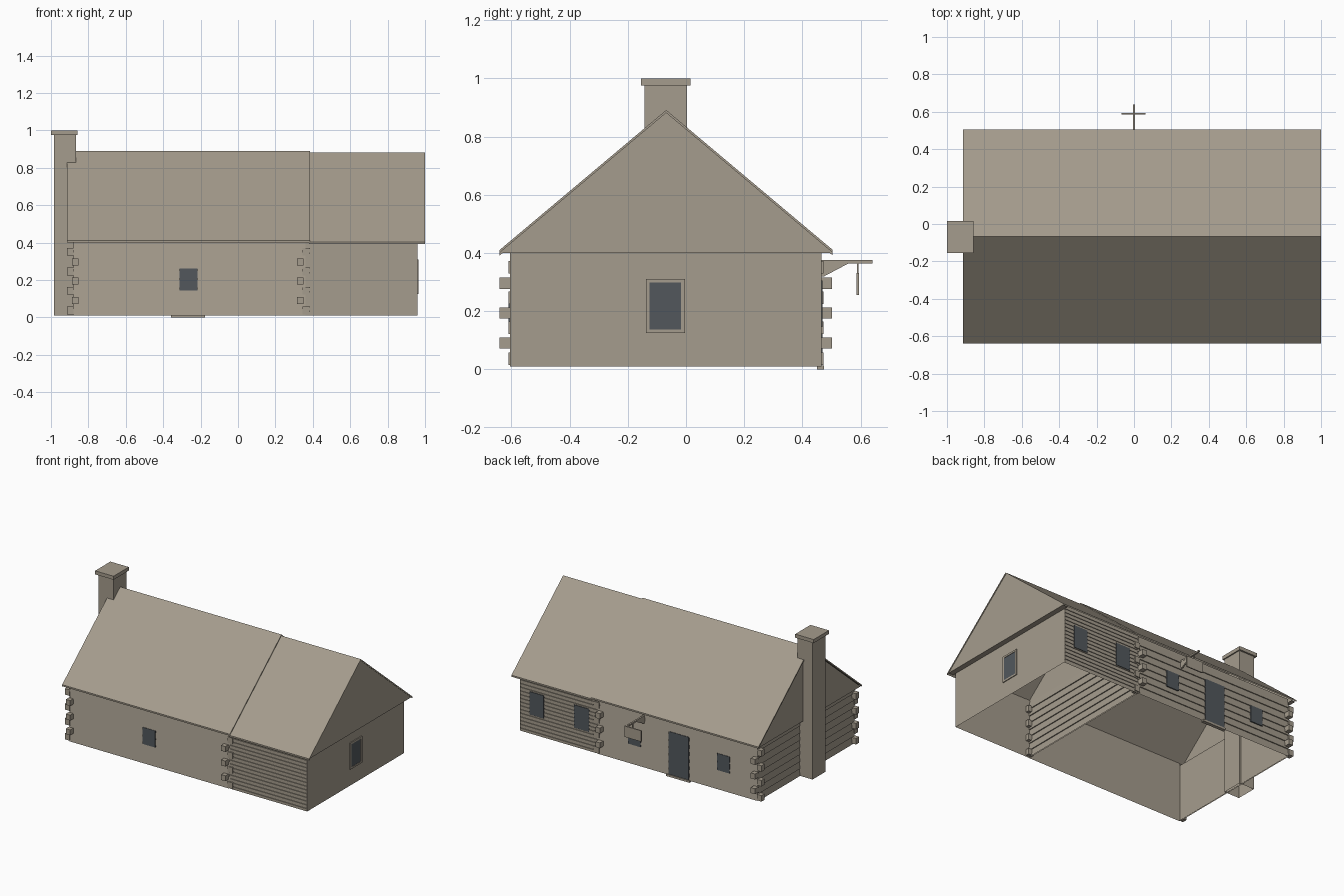
import bpy, bmesh
from mathutils import Vector

cube = bpy.data.objects.get("Cube")
if cube:
    bpy.data.objects.remove(cube, do_unlink=True)


def material(name, rgb):
    m = bpy.data.materials.new(name)
    m.use_nodes = True
    m.diffuse_color = (*rgb, 1)
    m.node_tree.nodes["Principled BSDF"].inputs["Base Color"].default_value = (*rgb, 1)
    return m


TIMBER = material("weathered_timber", (0.376, 0.332, 0.266))
GLASS = material("dark_slate", (0.085, 0.097, 0.108))

# Shared building dimensions
FRONT, BACK, RIDGE_Y = -0.60, 0.46, -0.068
LEFT_END, DIVIDER, RIGHT_END = 0.96, 0.36, -0.88
FLOOR, EAVE, RIDGE_Z = 0.01, 0.40, 0.883
SLOPE = 0.84


def finish(name, bm, mat=TIMBER):
    mesh = bpy.data.meshes.new(name)
    bm.to_mesh(mesh)
    bm.free()
    mesh.materials.append(mat)
    ob = bpy.data.objects.new(name, mesh)
    bpy.context.collection.objects.link(ob)
    return ob


def add_box(bm, x0, x1, y0, y1, z0, z1, open_bottom=False):
    geo = bmesh.ops.create_cube(bm, size=1)
    for v in geo["verts"]:
        v.co = Vector((x1 if v.co.x > 0 else x0,
                       y1 if v.co.y > 0 else y0,
                       z1 if v.co.z > 0 else z0))
    if open_bottom:
        faces = {f for v in geo["verts"] for f in v.link_faces}
        low = [f for f in faces if f.calc_center_median().z < z0 + 1e-5]
        bmesh.ops.delete(bm, geom=low, context="FACES_ONLY")


def box(name, *dims, mat=TIMBER, open_bottom=False):
    bm = bmesh.new()
    add_box(bm, *dims, open_bottom=open_bottom)
    return finish(name, bm, mat)


def sheet(name, points):
    bm = bmesh.new()
    bm.faces.new([bm.verts.new(p) for p in points])
    return finish(name, bm)


def prism(name, profile, x0, x1):
    # Extrude a y-z outline along x
    bm = bmesh.new()
    face = bm.faces.new([bm.verts.new((x0, y, z)) for y, z in profile])
    ext = bmesh.ops.extrude_face_region(bm, geom=[face])
    moved = [g for g in ext["geom"] if isinstance(g, bmesh.types.BMVert)]
    bmesh.ops.translate(bm, verts=moved, vec=(x1 - x0, 0, 0))
    bmesh.ops.recalc_face_normals(bm, faces=bm.faces)
    return finish(name, bm)


def siding(name, place, start, end, pitch, depth, groove):
    # Stepped cladding sheet; place(along, outward, z) gives a position
    profile, z = [], FLOOR
    while z < EAVE + 0.005:
        top = z + pitch
        profile.append((depth, z))
        if groove:
            profile += [(depth, top - groove), (0, top - groove)]
        profile.append((0, top))
        z = top
    bm = bmesh.new()
    rows = [(bm.verts.new(place(start, d, h)), bm.verts.new(place(end, d, h)))
            for d, h in profile]
    for (a, b), (c, d) in zip(rows, rows[1:]):
        bm.faces.new((a, b, d, c))
    return finish(name, bm)


# Long walls
for name, y in (("front_wall", FRONT), ("back_wall", BACK)):
    sheet(name, [(RIGHT_END, y, FLOOR), (LEFT_END, y, FLOOR),
                 (LEFT_END, y, 0.425), (RIGHT_END, y, 0.425)])

# Cross walls
for name, x, top in (("left_end_wall", LEFT_END, EAVE), ("right_end_wall", RIGHT_END, EAVE),
                     ("dividing_wall", DIVIDER - 0.006, 0.425)):
    pts = [(x, FRONT - 0.005, FLOOR), (x, BACK + 0.005, FLOOR), (x, BACK + 0.005, top)]
    if name == "dividing_wall":
        pts.append((x, RIDGE_Y, RIDGE_Z - 0.012))
    sheet(name, pts + [(x, FRONT - 0.005, top)])

# Gable triangles with soffits, overhanging the end walls
for name, x, wall in (("left", 0.997, LEFT_END), ("right", -0.91, RIGHT_END)):
    sheet(name + "_gable", [(x, -0.633, EAVE), (x, 0.497, EAVE), (x, RIDGE_Y, RIDGE_Z - 0.008)])
    sheet(name + "_soffit", [(x, -0.633, EAVE), (x, 0.497, EAVE),
                             (wall, 0.497, EAVE), (wall, -0.633, EAVE)])


# Log cladding on the cabin, narrow boards on the extension
def on_front(x, d, z):
    return (x, FRONT - d, z)


def on_back(x, d, z):
    return (x, BACK + d, z)


for side, place in (("front", on_front), ("back", on_back)):
    siding(side + "_logs", place, RIGHT_END, DIVIDER, 0.05, 0.007, 0)
    siding(side + "_boards", place, DIVIDER, LEFT_END, 0.026, 0.005, 0.008)
siding("divider_logs", lambda y, d, z: (DIVIDER - 0.005 + d, y, z), FRONT, BACK, 0.05, 0.007, 0)
siding("right_end_logs", lambda y, d, z: (RIGHT_END - d, y, z), FRONT, BACK, 0.05, 0.007, 0)

# Notched log ends at the four cabin corners
bm = bmesh.new()
for x in (-0.87, 0.333):
    for y0, y1 in ((-0.64, FRONT), (BACK, 0.502)):
        for z in (0.072, 0.175, 0.277):
            add_box(bm, x - 0.017, x + 0.017, y0, y1, z, z + 0.038)
for x0, x1 in ((-0.915, RIGHT_END), (0.345, 0.385)):
    for y0, y1 in ((-0.61, -0.575), (0.435, 0.472)):
        for z in (0.016, 0.122, 0.225, 0.33):
            add_box(bm, x0, x1, y0, y1, z, z + 0.042)
finish("corner_log_ends", bm)


# Roof slabs
def roof(name, x0, x1, lift):
    top = [(-0.64, RIDGE_Z - 0.572 * SLOPE), (RIDGE_Y, RIDGE_Z), (0.504, RIDGE_Z - 0.572 * SLOPE)]
    prism(name, [(y, z + lift) for y, z in top] +
          [(y, z + lift - 0.011) for y, z in reversed(top)], x0, x1)


roof("cabin_roof", -0.915, 0.385, 0.008)
roof("extension_roof", 0.38, 1.0, 0)

# Chimney
box("chimney_stack", -0.983, -0.865, -0.143, 0.003, FLOOR, 0.976, open_bottom=True)
box("chimney_cap", -1.0, -0.857, -0.154, 0.015, 0.975, 1.0)

# Windows and door
for name, x0, x1, z0, z1 in (("extension_window_outer", 0.775, 0.885, 0.145, 0.305),
                             ("extension_window_inner", 0.425, 0.54, 0.145, 0.305),
                             ("cabin_window_left", 0.025, 0.122, 0.145, 0.262),
                             ("cabin_window_right", -0.665, -0.568, 0.145, 0.262),
                             ("back_door", -0.35, -0.195, 0.015, 0.315)):
    box(name, x0, x1, BACK + 0.001, BACK + 0.0095, z0, z1, mat=GLASS)
box("front_window", -0.312, -0.216, FRONT - 0.0095, FRONT - 0.001, 0.145, 0.262, mat=GLASS)
box("end_window", LEFT_END, LEFT_END + 0.003, -0.125, -0.017, 0.137, 0.298, mat=GLASS)
bm = bmesh.new()
for y0, y1, z0, z1 in ((-0.138, -0.125, 0.125, 0.311), (-0.017, -0.004, 0.125, 0.311),
                       (-0.125, -0.017, 0.125, 0.137), (-0.125, -0.017, 0.298, 0.311)):
    add_box(bm, LEFT_END, LEFT_END + 0.006, y0, y1, z0, z1)
finish("end_window_frame", bm)
box("door_sill", -0.358, -0.176, BACK - 0.01, BACK + 0.014, 0, 0.014)

# Hanging sign on its bracket
box("sign_beam", -0.006, 0.006, BACK, 0.64, 0.364, 0.375)
prism("sign_brace", [(BACK, 0.365), (0.56, 0.365), (0.475, 0.32), (BACK, 0.32)], -0.005, 0.005)
box("sign_hanger", -0.004, 0.004, 0.587, 0.593, 0.33, 0.366)
box("sign_board", -0.068, 0.062, 0.586, 0.594, 0.256, 0.332)
